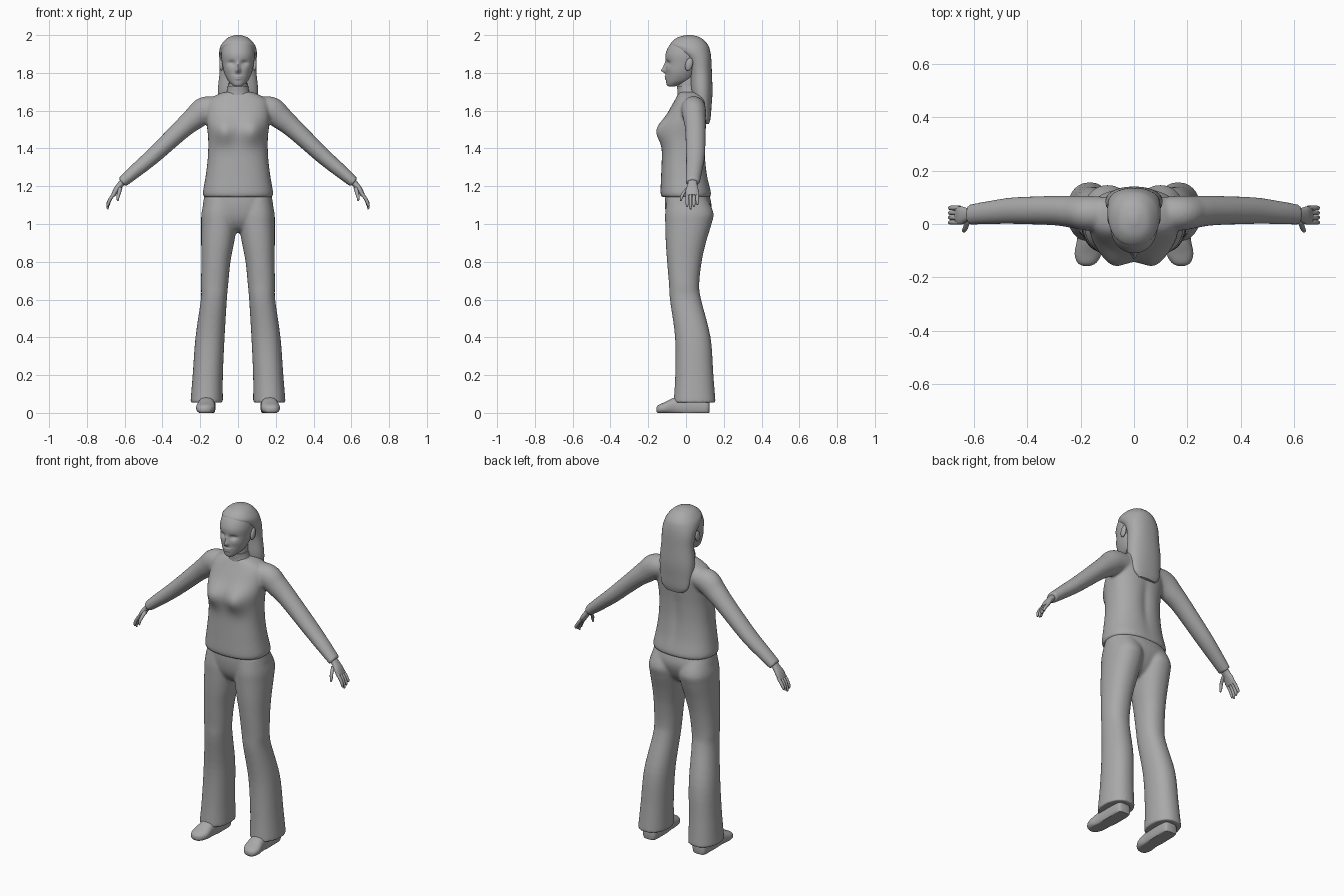
import bpy, bmesh, math
from mathutils import Vector

cube = bpy.data.objects.get("Cube")
if cube:
    bpy.data.objects.remove(cube)

grey = bpy.data.materials.new("plain grey")
grey.use_nodes = True
colour = (0.4, 0.4, 0.4, 1)
grey.diffuse_color = colour
grey.node_tree.nodes["Principled BSDF"].inputs["Base Color"].default_value = colour


def smooth_keys(keys, steps):
    """Catmull-Rom interpolation through rows of numbers."""
    rows = []
    last = len(keys) - 1
    for i in range(last):
        a, b, c, d = (keys[max(0, min(last, i + k))] for k in (-1, 0, 1, 2))
        for s in range(steps):
            t = s / steps
            rows.append([q + 0.5 * t * (r - p + t * (2*p - 5*q + 4*r - e + t * (3*(q - r) + e - p)))
                         for p, q, r, e in zip(a, b, c, d)])
    rows.append(list(keys[last]))
    return rows


def add_loft(bm, rows, frame, power=2.0, sides=40):
    """Skin superellipse rings (centre x, y, z, radius u, radius v) and cap the ends."""
    rings = []
    for i, row in enumerate(rows):
        centre = Vector(row[:3])
        ahead = Vector(rows[min(i + 1, len(rows) - 1)][:3])
        behind = Vector(rows[max(i - 1, 0)][:3])
        u, v = frame((ahead - behind).normalized())
        ring = []
        for k in range(sides):
            angle = math.tau * k / sides
            c, s = math.cos(angle), math.sin(angle)
            cu = math.copysign(abs(c) ** (2 / power), c) * row[3]
            sv = math.copysign(abs(s) ** (2 / power), s) * row[4]
            ring.append(bm.verts.new(centre + u * cu + v * sv))
        rings.append(ring)
    for low, high in zip(rings, rings[1:]):
        for k in range(sides):
            n = (k + 1) % sides
            bm.faces.new((low[k], low[n], high[n], high[k]))
    bm.faces.new(rings[0])
    bm.faces.new(rings[-1])


X, Y, Z = Vector((1, 0, 0)), Vector((0, 1, 0)), Vector((0, 0, 1))


def level(tangent):
    return X, Y


def upright(tangent):
    return X, Z


def along(tangent):
    return tangent.cross(Y).normalized(), Y


def body_rows(keys, side=1, steps=5):
    """Rows of centre x, height, half width, front y, back y become level rings."""
    return smooth_keys([(x * side, (f + b) / 2, z, w, (b - f) / 2) for x, z, w, f, b in keys], steps)


def limb_rows(keys, side=1, steps=6):
    return smooth_keys([(k[0] * side, *k[1:]) for k in keys], steps)


def sculpt(bm, bumps):
    """Push front or back surfaces along y with soft round bumps."""
    for v in bm.verts:
        x, y, z = v.co
        for bx, bz, sx, sz, amount, facing in bumps:
            if y * facing > 0:
                for cx in {bx, -bx}:
                    v.co.y += amount * facing * math.exp(-((x - cx) / sx) ** 2 - ((z - bz) / sz) ** 2)


def finish(name, bm, mirrored=False, fuse=0):
    bmesh.ops.recalc_face_normals(bm, faces=bm.faces)
    mesh = bpy.data.meshes.new(name)
    bm.to_mesh(mesh)
    bm.free()
    obj = bpy.data.objects.new(name, mesh)
    bpy.context.collection.objects.link(obj)
    mesh.materials.append(grey)
    bpy.ops.object.select_all(action='DESELECT')
    obj.select_set(True)
    bpy.context.view_layer.objects.active = obj
    bpy.ops.object.shade_smooth_by_angle(angle=math.radians(50))
    if mirrored:
        obj.modifiers.new("Mirror", 'MIRROR').use_mirror_merge = False
    if fuse:
        remesh = obj.modifiers.new("Fuse", 'REMESH')
        remesh.mode = 'VOXEL'
        remesh.voxel_size = fuse
        remesh.use_smooth_shade = True
        soften = obj.modifiers.new("Soften", 'SMOOTH')
        soften.factor = 0.5
        soften.iterations = 5
    return obj


# Sweater: torso and both sleeves fused into one garment
torso = [(0, 1.143, .18, -.128, .128), (0, 1.165, .186, -.135, .133), (0, 1.25, .172, -.132, .115),
         (0, 1.35, .16, -.128, .105), (0, 1.45, .158, -.125, .105), (0, 1.53, .166, -.12, .11),
         (0, 1.6, .168, -.09, .115), (0, 1.655, .155, -.06, .11), (0, 1.69, .1, -.04, .09),
         (0, 1.7, .06, -.03, .07)]
sleeve = [(.08, .04, 1.62, .05, .06), (.17, .04, 1.605, .07, .065), (.23, .045, 1.56, .062, .06),
          (.3, .05, 1.5, .052, .055), (.45, .05, 1.36, .043, .05), (.55, .042, 1.275, .036, .043),
          (.615, .035, 1.22, .029, .038)]
bm = bmesh.new()
add_loft(bm, body_rows(torso), level, 2.4)
sculpt(bm, [(.075, 1.49, .06, .065, .042, -1), (0, 1.4, .03, .15, -.012, 1)])
for side in (1, -1):
    add_loft(bm, limb_rows(sleeve, side), along)
finish("sweater", bm, fuse=.008)

# Collar and neck
bm = bmesh.new()
add_loft(bm, body_rows([(0, 1.67, .075, -.045, .085), (0, 1.7, .06, -.045, .07),
                        (0, 1.73, .054, -.048, .065)]), level)
finish("collar", bm)
bm = bmesh.new()
add_loft(bm, body_rows([(0, 1.69, .05, -.04, .06), (0, 1.8, .048, -.04, .07)]), level)
finish("neck", bm)

# Trousers: hips and flared legs fused
hips = [(0, 1.18, .172, -.11, .115), (0, 1.1, .186, -.112, .135), (0, 1.03, .18, -.1, .115),
        (0, .98, .12, -.07, .08), (0, .955, .05, -.03, .04)]
leg = [(.09, 1.14, .085, -.1, .11), (.098, 1.06, .095, -.11, .145), (.1, 1, .095, -.11, .135),
       (.108, .9, .087, -.107, .105), (.117, .8, .077, -.1, .083), (.124, .68, .072, -.09, .07),
       (.128, .6, .069, -.085, .08), (.148, .4, .077, -.058, .13), (.16, .2, .08, -.057, .145),
       (.166, .055, .086, -.066, .157)]
bm = bmesh.new()
add_loft(bm, body_rows(hips), level, 2.3)
for side in (1, -1):
    add_loft(bm, body_rows(leg, side), level, 2.2)
finish("trousers", bm, fuse=.008)

# Shoes with flat soles
shoe = [(.165, .125, .03, .02, .02), (.165, .11, .03, .042, .05), (.165, .03, .035, .046, .06),
        (.167, -.05, .035, .045, .05), (.172, -.11, .026, .05, .032), (.176, -.145, .02, .035, .022),
        (.177, -.157, .018, .012, .01)]
bm = bmesh.new()
add_loft(bm, limb_rows(shoe), upright, 2.3)
for v in bm.verts:
    v.co.z = max(v.co.z, 0)
finish("shoe", bm, mirrored=True)

# Hands: palm, four curled fingers and a thumb
bm = bmesh.new()
add_loft(bm, limb_rows([(.6, .035, 1.235, .018, .024), (.625, .034, 1.207, .016, .026),
                        (.645, .032, 1.18, .015, .034), (.662, .032, 1.15, .011, .034)]), along, 2.3, 20)
for n in range(4):
    y = .006 + .018 * n
    drop = .012 * abs(n - 1)
    add_loft(bm, limb_rows([(.652, y, 1.165, .009, .009), (.676, y, 1.133, .009, .009),
                            (.688, y, 1.1 + drop / 2, .008, .008), (.69, y, 1.078 + drop, .004, .004)]),
             along, 2, 10)
add_loft(bm, limb_rows([(.622, .015, 1.195, .011, .012), (.63, -.012, 1.165, .01, .01),
                        (.636, -.024, 1.14, .008, .008), (.636, -.027, 1.122, .004, .004)]), along, 2, 10)
finish("hand", bm, mirrored=True)

# Head with sculpted nose, eye sockets, lips and cheeks
head = [(0, 1.728, .018, -.092, -.06), (0, 1.737, .032, -.102, -.03), (0, 1.76, .054, -.106, .03),
        (0, 1.8, .073, -.106, .06), (0, 1.85, .084, -.106, .09), (0, 1.9, .089, -.108, .11),
        (0, 1.95, .08, -.085, .1), (0, 1.98, .055, -.05, .075), (0, 1.995, .02, -.01, .04)]
bm = bmesh.new()
add_loft(bm, body_rows(head, steps=10), level, 2.1, 96)
sculpt(bm, [(0, 1.813, .012, .014, .024, -1), (0, 1.838, .01, .02, .012, -1),
            (.034, 1.853, .019, .012, -.012, -1), (0, 1.78, .022, .006, .007, -1),
            (0, 1.768, .018, .005, .006, -1), (.045, 1.82, .02, .018, .004, -1)])
finish("head", bm)

# Ears
bm = bmesh.new()
bmesh.ops.create_uvsphere(bm, u_segments=16, v_segments=12, radius=1)
for v in bm.verts:
    v.co = Vector((.088 + .011 * v.co.x, .016 + .02 * v.co.y + .006 * v.co.z, 1.845 + .034 * v.co.z))
finish("ear", bm, mirrored=True)

# Long hair: crown cap falling to the upper back
hair = [(0, 2, .015, .0, .035), (0, 1.985, .056, -.05, .08), (0, 1.95, .088, -.083, .115),
        (0, 1.915, .099, -.055, .128), (0, 1.87, .099, .0, .134), (0, 1.8, .098, .02, .137),
        (0, 1.7, .107, .025, .14), (0, 1.62, .1, .05, .135), (0, 1.56, .085, .08, .13),
        (0, 1.53, .055, .095, .122)]
bm = bmesh.new()
add_loft(bm, body_rows(hair), level, 2.2, 48)
finish("hair", bm)
